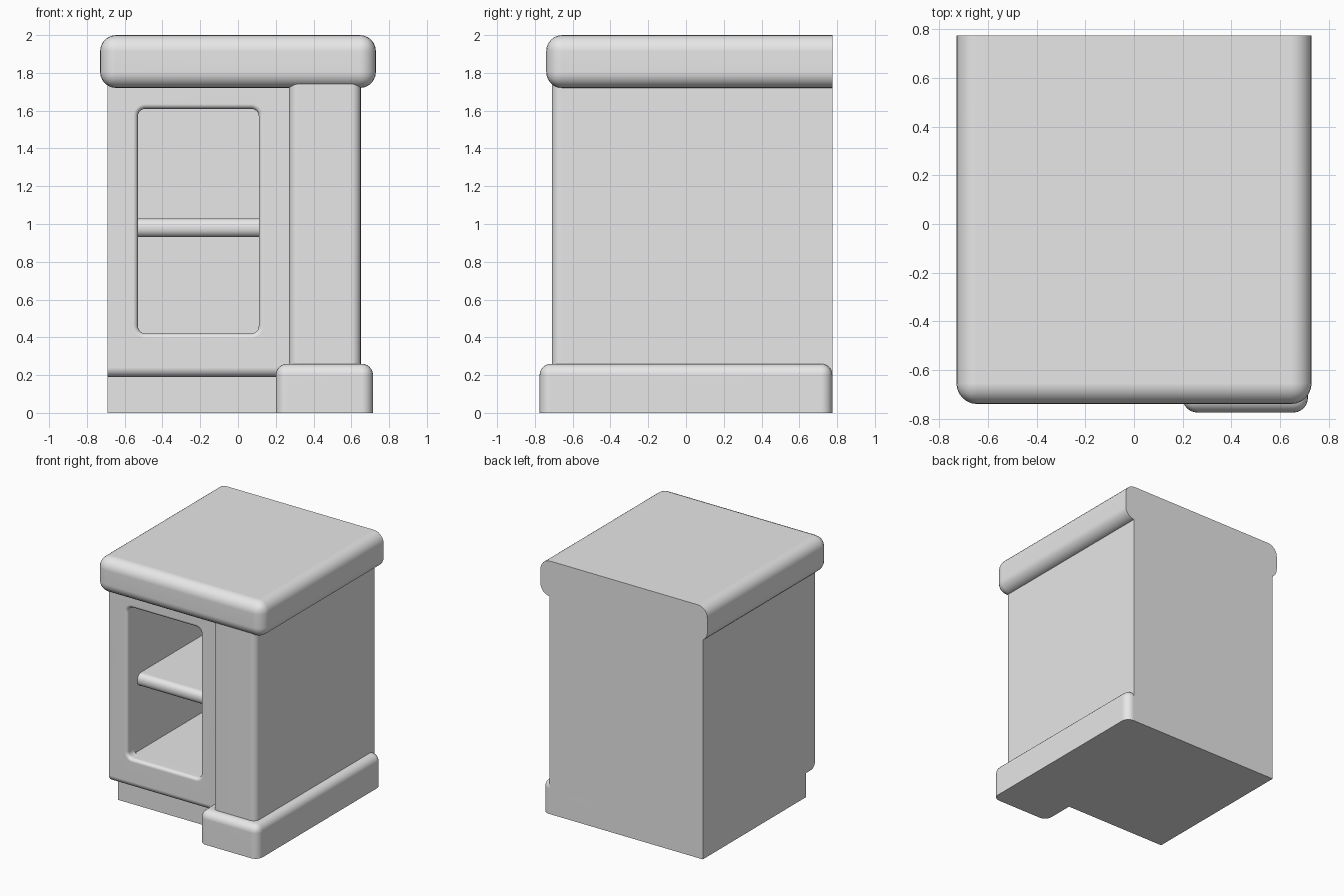
import bpy, bmesh, math

if "Cube" in bpy.data.objects:
    bpy.data.objects.remove(bpy.data.objects["Cube"], do_unlink=True)

BACK, FRONT = 0.775, -0.625     # rear plane and front of the cabinet frame

grey = bpy.data.materials.new("plain grey")
grey.use_nodes = True
grey.diffuse_color = (0.8, 0.8, 0.8, 1)
grey.node_tree.nodes["Principled BSDF"].inputs["Base Color"].default_value = (0.8, 0.8, 0.8, 1)


def add_object(name, bm):
    bmesh.ops.recalc_face_normals(bm, faces=bm.faces)
    mesh = bpy.data.meshes.new(name)
    bm.to_mesh(mesh)
    bm.free()
    mesh.materials.append(grey)
    obj = bpy.data.objects.new(name, mesh)
    bpy.context.collection.objects.link(obj)
    return obj


def finish(obj):
    """Smooth the rounded edges and keep the large faces flat."""
    bpy.ops.object.select_all(action='DESELECT')
    obj.select_set(True)
    bpy.context.view_layer.objects.active = obj
    bpy.ops.object.shade_smooth_by_angle(angle=math.radians(35))
    mod = obj.modifiers.new("flat faces", 'WEIGHTED_NORMAL')
    mod.keep_sharp = True


def rounded_box(name, lo, hi, radius, keep):
    """Box whose edges are rounded where keep(midpoint, direction) is true."""
    bm = bmesh.new()
    bmesh.ops.create_cube(bm, size=1)
    for v in bm.verts:
        v.co = [lo[i] + (v.co[i] + 0.5) * (hi[i] - lo[i]) for i in range(3)]
    edges = []
    for e in bm.edges:
        mid = (e.verts[0].co + e.verts[1].co) / 2
        way = (e.verts[1].co - e.verts[0].co).normalized()
        if keep(mid, way):
            edges.append(e)
    bmesh.ops.bevel(bm, geom=edges, offset=radius, segments=6, profile=0.5,
                    affect='EDGES', clamp_overlap=True)
    finish(add_object(name, bm))


def loft(bm, rings):
    """Closed skin through rings of points."""
    rows = [[bm.verts.new(p) for p in ring] for ring in rings]
    for a, b in zip(rows, rows[1:]):
        for i in range(len(a)):
            j = (i + 1) % len(a)
            bm.faces.new((a[i], a[j], b[j], b[i]))
    bm.faces.new(rows[0])
    bm.faces.new(rows[-1][::-1])


def opening_ring(y, grow, radius):
    """Rounded rectangle of the cabinet opening."""
    x0, x1, z0, z1 = -0.53 - grow, 0.11 + grow, 0.42 - grow, 1.61 + grow
    r = radius + grow
    corners = [(x1 - r, z1 - r), (x0 + r, z1 - r), (x0 + r, z0 + r), (x1 - r, z0 + r)]
    ring = []
    for k, (cx, cz) in enumerate(corners):
        for s in range(7):
            a = math.pi / 2 * (k + s / 6)
            ring.append((cx + r * math.cos(a), y, cz + r * math.sin(a)))
    return ring


# Cabinet body: side profile with toe recess and rounded lower lip
lip = 0.05
profile = [(BACK, 0), (BACK, 1.74), (FRONT, 1.74)]
for s in range(7):
    a = math.pi / 2 * s / 6
    profile.append((FRONT + lip * (1 - math.cos(a)), 0.19 + lip * (1 - math.sin(a))))
profile += [(-0.51, 0.19), (-0.51, 0)]
bm = bmesh.new()
loft(bm, [[(x, y, z) for y, z in profile] for x in (-0.69, 0.28)])
body = add_object("cabinet_body", bm)

# Hollow interior with a softly flared mouth
flare = 0.025
rings = [opening_ring(FRONT - 0.05, flare, 0.04)]
for s in range(6):
    a = math.pi / 2 * s / 5
    rings.append(opening_ring(FRONT + flare * (1 - math.cos(a)), flare * (1 - math.sin(a)), 0.04))
rings += [opening_ring(-0.54, 0, 0.04), opening_ring(-0.54, 0, 0.002), opening_ring(0.72, 0, 0.002)]
bm = bmesh.new()
loft(bm, rings)
cutter = add_object("interior_cutter", bm)
cutter.hide_render = True
cut = body.modifiers.new("interior", 'BOOLEAN')
cut.operation, cut.solver, cut.object = 'DIFFERENCE', 'EXACT', cutter
bpy.context.view_layer.objects.active = body
bpy.ops.object.modifier_apply(modifier=cut.name)
bpy.data.objects.remove(cutter, do_unlink=True)
finish(body)

# Shelf with a rounded front edge
rounded_box("shelf", (-0.54, -0.5, 0.93), (0.12, 0.73, 1.03), 0.045,
            lambda m, d: abs(d.x) > 0.9 and m.y < -0.4)

# Side pillar with rounded front corners
rounded_box("side_pillar", (0.27, -0.71, 0), (0.65, BACK, 1.78), 0.05,
            lambda m, d: abs(d.z) > 0.9 and m.y < 0)

# Plinth under the pillar, rounded everywhere but underneath
rounded_box("pillar_plinth", (0.2, -0.775, 0), (0.715, BACK, 0.26), 0.06,
            lambda m, d: m.z > 0.05)

# Thick top slab, rounded on all edges except the rear
rounded_box("top_slab", (-0.73, -0.74, 1.72), (0.73, BACK, 2.0), 0.085,
            lambda m, d: m.y < BACK - 0.01)
